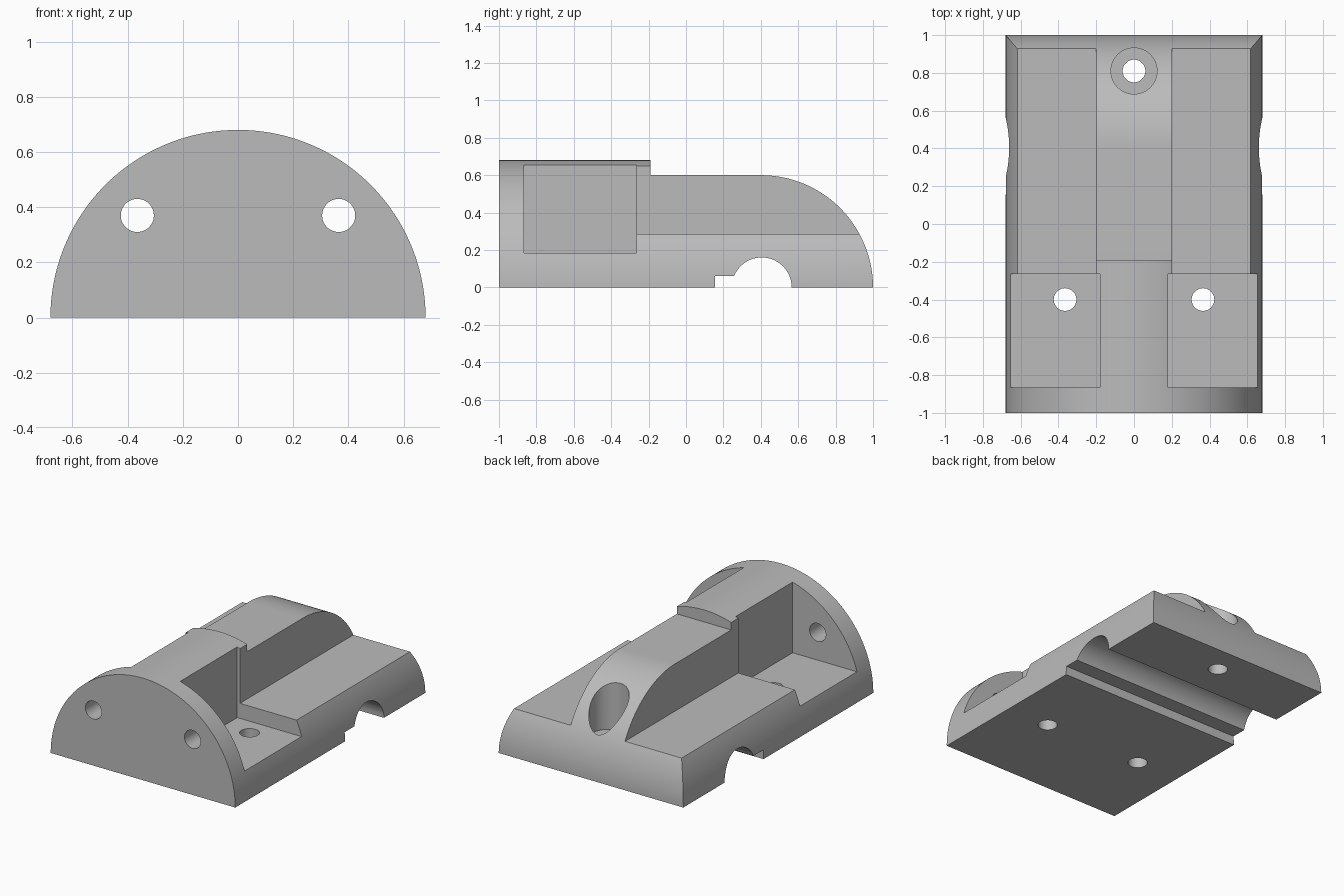
import bpy, bmesh, math
from mathutils import Vector

cube = bpy.data.objects.get("Cube")
if cube:
    bpy.data.objects.remove(cube, do_unlink=True)

# Single plain grey
grey = bpy.data.materials.new("plain grey")
grey.use_nodes = True
colour = (0.5, 0.5, 0.5, 1)
grey.diffuse_color = colour
grey.node_tree.nodes["Principled BSDF"].inputs["Base Color"].default_value = colour

RADIUS = 0.68


def arc(cx, cy, r, start, end, steps):
    angles = [math.radians(start + (end - start) * i / steps) for i in range(steps + 1)]
    return [(cx + r * math.cos(a), cy + r * math.sin(a)) for a in angles]


def prism(name, outline, axis, low, high):
    """Extrude a 2D outline along an axis; the other two axes keep their order."""
    bm = bmesh.new()

    def place(p, d):
        co = list(p)
        co.insert("xyz".index(axis), d)
        return bm.verts.new(co)

    face = bm.faces.new([place(p, low) for p in outline])
    shift = Vector()
    shift["xyz".index(axis)] = high - low
    out = bmesh.ops.extrude_face_region(bm, geom=[face])
    moved = [g for g in out["geom"] if isinstance(g, bmesh.types.BMVert)]
    bmesh.ops.translate(bm, verts=moved, vec=shift)
    bmesh.ops.recalc_face_normals(bm, faces=bm.faces)
    mesh = bpy.data.meshes.new(name)
    bm.to_mesh(mesh)
    bm.free()
    mesh.materials.append(grey)
    obj = bpy.data.objects.new(name, mesh)
    bpy.context.collection.objects.link(obj)
    return obj


def box(name, x, y, z):
    outline = [(x[0], y[0]), (x[1], y[0]), (x[1], y[1]), (x[0], y[1])]
    return prism(name, outline, "z", *z)


def rod(name, centre, r, axis, low, high):
    return prism(name, arc(*centre, r, 0, 352.5, 47), axis, low, high)


def combine(target, tool, operation="DIFFERENCE"):
    tool.hide_render = True
    mod = target.modifiers.new("cut", "BOOLEAN")
    mod.operation, mod.solver, mod.object = operation, "EXACT", tool
    bpy.ops.object.select_all(action="DESELECT")
    bpy.context.view_layer.objects.active = target
    target.select_set(True)
    bpy.ops.object.modifier_apply(modifier=mod.name)
    bpy.data.objects.remove(tool, do_unlink=True)


# Half-round body
body = prism("clamp_body", arc(0, 0, RADIUS, 0, 180, 96), "y", -1, 1)

# Side silhouette: raised front, rounded back, arch and slot underneath
side = [(-1.1, -0.1), (-1.1, 0.8), (-0.19, 0.8), (-0.19, 0.6)]
side += arc(0.4, 0, 0.6, 90, 0, 40) + [(1.0, -0.1), (0.565, -0.1)]
meet = 180 - math.degrees(math.asin(0.06 / 0.16))
side += arc(0.405, 0, 0.16, 0, meet, 32) + [(0.155, 0.06), (0.155, -0.1)]
combine(body, prism("silhouette", side, "x", -1, 1), "INTERSECT")

# Mirrored pockets, ledges and bolt holes
for s in (-1, 1):
    combine(body, box("ledge_cutter", sorted((s * 0.2, s * 0.9)), (-0.3, 1.2), (0.285, 0.9)))
    combine(body, box("pocket_cutter", sorted((s * 0.18, s * 0.9)), (-0.865, -0.265), (0.185, 0.9)))
    combine(body, rod("front_hole", (s * 0.365, 0.37), 0.06, "y", -1.1, -0.8))
    combine(body, rod("floor_hole", (s * 0.365, -0.4), 0.06, "z", -0.1, 0.3))

# Counterbored bolt hole in the rounded end of the spine
combine(body, rod("counterbore", (0, 0.81), 0.122, "z", 0.21, 0.9))
combine(body, rod("back_hole", (0, 0.81), 0.06, "z", -0.1, 0.5))

bpy.ops.object.select_all(action="DESELECT")
body.select_set(True)
bpy.context.view_layer.objects.active = body
bpy.ops.object.shade_smooth_by_angle(angle=math.radians(25))
